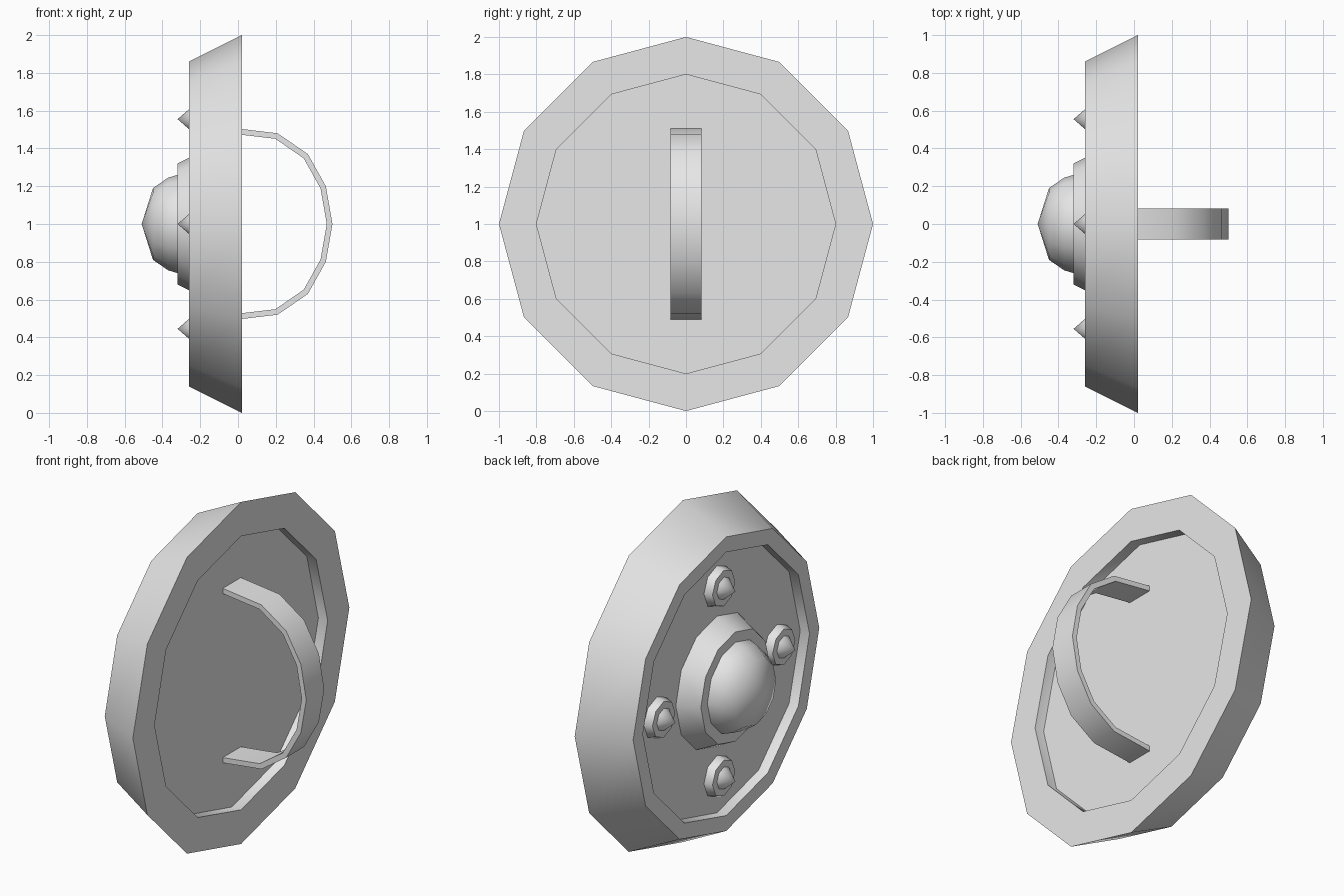
import bpy, bmesh, math

cube = bpy.data.objects.get("Cube")
if cube:
    bpy.data.objects.remove(cube, do_unlink=True)

grey = bpy.data.materials.new("plain_grey")
grey.use_nodes = True
grey.diffuse_color = (0.8, 0.8, 0.8, 1)
grey.node_tree.nodes["Principled BSDF"].inputs["Base Color"].default_value = (0.8, 0.8, 0.8, 1)


def finish(name, bm):
    """Turn a bmesh into a shaded, coloured object."""
    bmesh.ops.recalc_face_normals(bm, faces=bm.faces)
    mesh = bpy.data.meshes.new(name)
    bm.to_mesh(mesh)
    bm.free()
    mesh.materials.append(grey)
    obj = bpy.data.objects.new(name, mesh)
    bpy.context.collection.objects.link(obj)
    bpy.ops.object.select_all(action="DESELECT")
    obj.select_set(True)
    bpy.context.view_layer.objects.active = obj
    bpy.ops.object.shade_smooth_by_angle(angle=math.radians(45))
    return obj


def lathe(name, profile, sides, y=0, z=1, closed=False):
    """Turn a profile of (x, radius) points around an axis along x."""
    bm = bmesh.new()
    rings = []
    for x, r in profile:
        if r == 0:
            rings.append([bm.verts.new((x, y, z))] * sides)
        else:
            turns = [math.tau * i / sides for i in range(sides)]
            rings.append([bm.verts.new((x, y + r * math.sin(t), z + r * math.cos(t))) for t in turns])
    pairs = list(zip(rings, rings[1:]))
    if closed:
        pairs.append((rings[-1], rings[0]))
    for a, b in pairs:
        for i in range(sides):
            j = (i + 1) % sides
            corners = dict.fromkeys((a[i], a[j], b[j], b[i]))
            bm.faces.new(list(corners))
    return finish(name, bm)


# Shield body: bevelled rim around a recessed panel
lathe("rim", [(-0.26, 0.77), (-0.26, 0.86), (0.02, 1), (0.02, 0.8),
              (-0.04, 0.8), (-0.2, 0.77)], 12, closed=True)
lathe("panel", [(-0.2, 0), (-0.2, 0.77), (-0.04, 0.8), (-0.04, 0)], 12)

# Central boss with its dome
lathe("boss_collar", [(-0.2, 0.38), (-0.32, 0.32), (-0.32, 0)], 12)
lathe("boss_dome", [(-0.32, 0.26), (-0.37, 0.245), (-0.45, 0.19), (-0.51, 0)], 12)

# Four rivets, each a washer with a pointed stud
for i, side in enumerate(("top", "left", "bottom", "right")):
    angle = i * math.pi / 2
    place = dict(y=0.555 * math.sin(angle), z=1 + 0.555 * math.cos(angle))
    lathe("rivet_washer_" + side, [(-0.2, 0.12), (-0.245, 0.105), (-0.245, 0)], 8, **place)
    lathe("rivet_stud_" + side, [(-0.245, 0.065), (-0.32, 0)], 8, **place)

# Arched hand grip on the back
bm = bmesh.new()
upper = [(-0.04, 0.51), (0.21, 0.48), (0.37, 0.37), (0.465, 0.2)]
arch = upper + [(0.5, 0)] + [(x, -z) for x, z in reversed(upper)]
thin = 0.94
sections = []
for x, z in arch:
    inner_x = x * thin if x > 0 else x
    section = [(x, -0.083, z), (x, 0.083, z),
               (inner_x, 0.083, z * thin), (inner_x, -0.083, z * thin)]
    sections.append([bm.verts.new((px, py, 1 + pz)) for px, py, pz in section])
for a, b in zip(sections, sections[1:]):
    for i in range(4):
        j = (i + 1) % 4
        bm.faces.new((a[i], a[j], b[j], b[i]))
bm.faces.new(sections[0])
bm.faces.new(sections[-1])
finish("hand_grip", bm)
